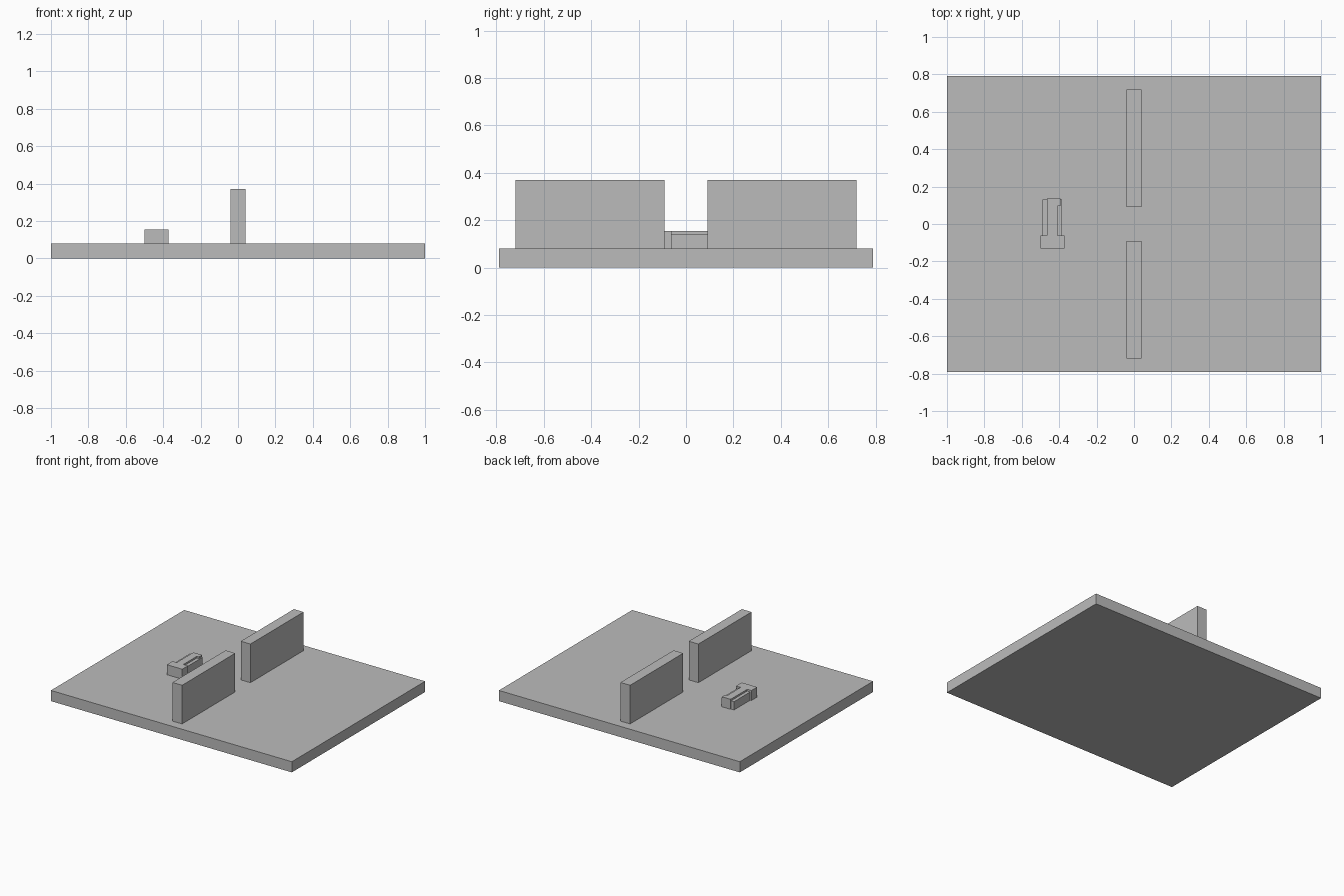
import bpy
import bmesh

cube = bpy.data.objects.get("Cube")
if cube:
    bpy.data.objects.remove(cube)

grey = bpy.data.materials.new("plain grey")
grey.use_nodes = True
colour = (0.5, 0.5, 0.5, 1)
grey.diffuse_color = colour
grey.node_tree.nodes["Principled BSDF"].inputs["Base Color"].default_value = colour


def slab(name, outline, bottom, top):
    """Extrude a plan outline upwards between two heights."""
    bm = bmesh.new()
    face = bm.faces.new([bm.verts.new((x, y, bottom)) for x, y in outline])
    grown = bmesh.ops.extrude_face_region(bm, geom=[face], use_keep_orig=True)
    for v in grown["geom"]:
        if isinstance(v, bmesh.types.BMVert):
            v.co.z = top
    bmesh.ops.recalc_face_normals(bm, faces=bm.faces)
    mesh = bpy.data.meshes.new(name)
    bm.to_mesh(mesh)
    bm.free()
    mesh.materials.append(grey)
    obj = bpy.data.objects.new(name, mesh)
    bpy.context.collection.objects.link(obj)
    return obj


def rect(x0, x1, y0, y1):
    return [(x0, y0), (x1, y0), (x1, y1), (x0, y1)]


FLOOR = 0.08

# Base plate
slab("base_plate", rect(-1, 1, -0.79, 0.79), 0, FLOOR)

# Two upright walls with a gap between them
slab("front_wall", rect(-0.04, 0.04, -0.72, -0.09), FLOOR, 0.37)
slab("back_wall", rect(-0.04, 0.04, 0.09, 0.72), FLOOR, 0.37)

# Small block: wide end, lower body and raised hooked spine
slab("block_end", rect(-0.5, -0.372, -0.13, -0.062), FLOOR, 0.155)
slab("block_body", rect(-0.49, -0.385, -0.062, 0.13), FLOOR, 0.142)
spine = [(-0.465, -0.062), (-0.41, -0.062), (-0.41, 0.097),
         (-0.393, 0.097), (-0.393, 0.135), (-0.465, 0.135)]
slab("block_spine", spine, FLOOR, 0.155)
